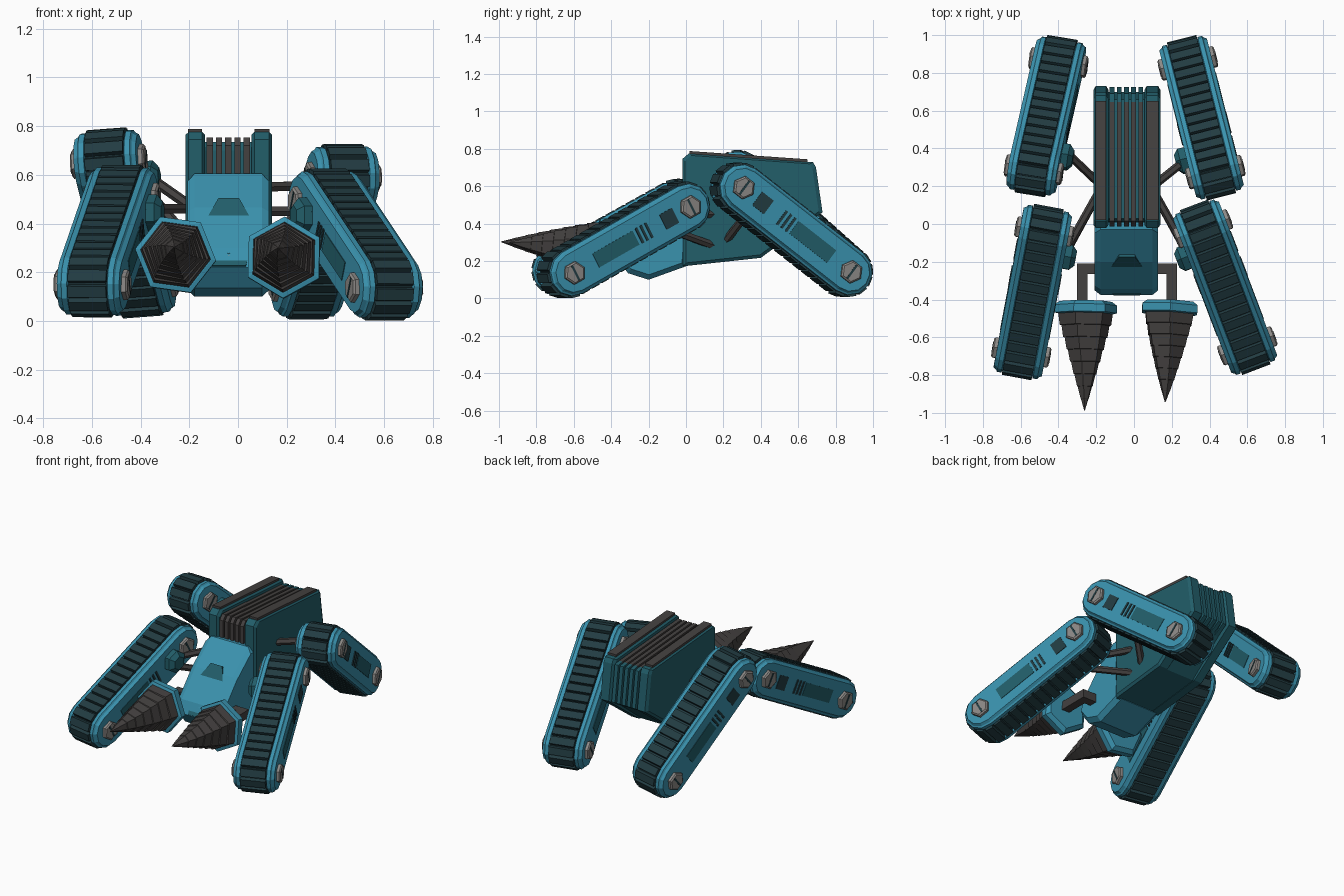
import bpy, bmesh, math
from mathutils import Vector, Matrix

cube = bpy.data.objects.get("Cube")
if cube:
    bpy.data.objects.remove(cube, do_unlink=True)


def material(name, rgb):
    lin = [(c / 255 / 12.92) if c < 11 else ((c / 255 + 0.055) / 1.055) ** 2.4 for c in rgb]
    m = bpy.data.materials.new(name)
    m.use_nodes = True
    m.diffuse_color = (*lin, 1)
    bsdf = m.node_tree.nodes["Principled BSDF"]
    bsdf.inputs["Base Color"].default_value = (*lin, 1)
    bsdf.inputs["Roughness"].default_value = 0.7
    return m


TEAL = material("bright teal", (58, 146, 174))
DEEP = material("deep teal", (34, 94, 106))
TREAD = material("tread black teal", (34, 60, 66))
GREY = material("dark grey", (68, 65, 64))
STEEL = material("bolt grey", (140, 137, 134))
# Maps profile (y, x, z) order onto world axes
SIDE = Matrix(((0, 1, 0, 0), (1, 0, 0, 0), (0, 0, 1, 0), (0, 0, 0, 1)))


def part(name, mat, lofts, M=Matrix()):
    """One object out of closed lofts; each loft is a list of equal rings."""
    bm = bmesh.new()
    for rings in lofts:
        vs = [[bm.verts.new(M @ Vector(p)) for p in r] for r in rings]
        n = len(vs[0])
        for a, b in zip(vs, vs[1:]):
            for i in range(n):
                j = (i + 1) % n
                bm.faces.new((a[i], a[j], b[j], b[i]))
        bm.faces.new(vs[0])
        bm.faces.new(vs[-1])
    bmesh.ops.recalc_face_normals(bm, faces=bm.faces)
    me = bpy.data.meshes.new(name)
    bm.to_mesh(me)
    bm.free()
    me.materials.append(mat)
    ob = bpy.data.objects.new(name, me)
    bpy.context.collection.objects.link(ob)
    return ob


def prism(pts, lo, hi, chamfer=0.0):
    """Profile (a, b) extruded along the middle axis, with optional chamfered ends."""
    ca = sum(p[0] for p in pts) / len(pts)
    cb = sum(p[1] for p in pts) / len(pts)
    k = 1 - chamfer * 4
    small = [(ca + (a - ca) * k, cb + (b - cb) * k) for a, b in pts]
    steps = [(lo, pts), (hi, pts)]
    if chamfer:
        steps = [(lo, small), (lo + chamfer, pts), (hi - chamfer, pts), (hi, small)]
    return [[(a, v, b) for a, b in ps] for v, ps in steps]


def rect(a0, a1, b0, b1):
    return [(a0, b0), (a1, b0), (a1, b1), (a0, b1)]


def ngon(n, r, a=0.0, b=0.0, turn=0.0):
    return [(a + r * math.cos(turn + i * math.tau / n), b + r * math.sin(turn + i * math.tau / n))
            for i in range(n)]


def rod(p, q, r, n=6, turn=0.0):
    p, q = Vector(p), Vector(q)
    rot = (q - p).to_track_quat('Z', 'Y')
    return [[c + rot @ Vector((x, y, 0)) for x, y in ngon(n, r, turn=turn)] for c in (p, q)]


def stadium(r, length, n=6):
    pts = []
    for c, start in ((length, -90), (0, 90)):
        for i in range(n + 1):
            t = math.radians(start + 180 * i / n)
            pts.append((c + r * math.cos(t), r * math.sin(t)))
    return pts


def track(name, top, bottom, axle):
    top, bottom = Vector(top), Vector(bottom)
    length = (bottom - top).length
    u = (bottom - top).normalized()
    v = Vector(axle)
    v = (v - u * v.dot(u)).normalized()
    w = u.cross(v)
    M = Matrix((u, v, w)).transposed().to_4x4()
    M.translation = top

    # Core and side plates
    part(name + "_core", TREAD, [prism(stadium(0.112, length), -0.09, 0.09)], M)
    plates = []
    for s in (-1, 1):
        layers = ((0.078, 0.108), (0.085, 0.124), (0.108, 0.124), (0.114, 0.114), (0.13, 0.104))
        plates.append([[(a, s * d, b) for a, b in stadium(r, length)] for d, r in layers])
    part(name + "_side_plates", TEAL, plates, M)

    # Tread pads along both straights and around both ends
    spots = []
    count = 12
    for i in range(count):
        for s in (-1, 1):
            spots.append(((i + 0.5) * length / count, s * math.pi / 2))
    for i in range(6):
        t = math.radians(-75 + 30 * i)
        spots += [(length, t), (0, t + math.pi)]
    pads = []
    for c, t in spots:
        n, g = Vector((math.cos(t), math.sin(t))), Vector((-math.sin(t), math.cos(t)))
        o = Vector((c, 0))
        quad = [o + n * 0.1 - g * 0.027, o + n * 0.1 + g * 0.027,
                o + n * 0.133 + g * 0.024, o + n * 0.133 - g * 0.024]
        pads.append(prism(quad, -0.08, 0.08))
    part(name + "_tread_pads", TREAD, pads, M)

    # Hex bolts, slots and inset panels on both faces
    bolts, dark, panels = [], [], []
    for s in (-1, 1):
        for c in (0, length):
            bolts.append([[(a, s * d, b) for a, b in ngon(6, r, c)]
                          for d, r in ((0.12, 0.062), (0.147, 0.062), (0.154, 0.052))])
            dark.append(prism(rect(c - 0.006, c + 0.006, -0.045, 0.045), s * 0.153, s * 0.156))
        dark.append(prism(rect(0.095, 0.175, -0.045, 0.045), s * 0.128, s * 0.134))
        for k in range(3):
            c = 0.26 + 0.03 * k
            dark.append(prism(rect(c, c + 0.014, -0.045, 0.045), s * 0.128, s * 0.135))
        panels.append(prism(rect(0.35, 0.61, -0.042, 0.042), s * 0.128, s * 0.133))
    part(name + "_bolts", STEEL, bolts, M)
    part(name + "_dark_insets", TREAD, dark, M)
    part(name + "_panels", DEEP, panels, M)

    # Mount on the face next to the body
    s = -1 if top.x > 0 else 1
    part(name + "_mount", DEEP, [[[(a, s * d, b) for a, b in ngon(6, r, 0.125)]
                                  for d, r in ((0.12, 0.075), (0.165, 0.075), (0.19, 0.045))]], M)


track("front_left_track", (0.365, -0.025, 0.49), (0.6, -0.645, 0.137), (0.93, 0.36, 0))
track("front_right_track", (-0.475, -0.04, 0.505), (-0.597, -0.68, 0.15), (0.98, -0.17, 0))
track("rear_left_track", (0.43, 0.275, 0.592), (0.285, 0.85, 0.142), (0.97, 0.25, 0))
track("rear_right_track", (-0.53, 0.287, 0.655), (-0.4, 0.855, 0.15), (0.97, -0.2, 0.11))

# Main hull: two side blocks around a recessed, ribbed core
L, R, IN_L, IN_R = 0.14, -0.215, 0.055, -0.135
hull = [(-0.02, 0.745), (0.015, 0.775), (0.68, 0.728), (0.695, 0.7), (0.73, 0.46),
        (0.4, 0.217), (-0.015, 0.172), (-0.02, 0.6)]
core = [(0.01, 0.7), (0.03, 0.735), (0.66, 0.69), (0.7, 0.46), (0.39, 0.219), (0, 0.175)]
part("hull_side_blocks", DEEP, [prism(hull, R, IN_R, 0.012), prism(hull, IN_L, L, 0.012)], SIDE)
part("hull_core", DEEP, [prism(core, IN_R - 0.02, IN_L + 0.02)], SIDE)
rib = [(-0.012, 0.6), (-0.012, 0.72), (0.015, 0.752), (0.645, 0.708), (0.645, 0.6)]
tail = [(0.645, 0.708), (0.69, 0.7), (0.725, 0.46), (0.645, 0.41)]
step = (IN_L - IN_R) / 5
spans = [(IN_R + step * (i + 0.16), IN_R + step * (i + 0.84)) for i in range(5)]
part("vent_ribs", GREY, [prism(rib, a, b) for a, b in spans], SIDE)
part("rear_ribs", DEEP, [prism(tail, a, b) for a, b in spans], SIDE)
rail = [(0.02, 0.76), (0.02, 0.788), (0.65, 0.744), (0.65, 0.72)]
part("top_rails", GREY, [prism(rail, -0.205, -0.147), prism(rail, 0.067, 0.13)], SIDE)

# Sloped nose with chin
nose = [(0.03, 0.605), (-0.03, 0.605), (-0.2, 0.465), (-0.345, 0.3), (-0.375, 0.22),
        (-0.31, 0.135), (-0.2, 0.1), (0.0, 0.172)]
part("nose", TEAL, [prism(nose, -0.208, 0.128, 0.03)], SIDE)

# Raised nose shield, laid on the slope
shield = [(-0.042, 0), (0.042, 0), (0.1, 0.125), (0.1, 0.23), (0.07, 0.345), (-0.07, 0.345),
          (-0.1, 0.23), (-0.1, 0.125)]
down = Vector((0, -0.21, -0.285)).normalized()
out = Vector((1, 0, 0)).cross(-down)
out = out if out.y < 0 else -out
S = Matrix((Vector((1, 0, 0)), out, down)).transposed().to_4x4()
S.translation = Vector((-0.038, -0.175, 0.505))
part("nose_shield", DEEP, [prism(shield, -0.09, 0.0)], S)
part("nose_lamp_rim", STEEL, [prism(ngon(6, 0.036, 0, 0.265, math.pi / 6), -0.01, 0.006)], S)
part("nose_lamp", TEAL, [prism(ngon(6, 0.026, 0, 0.265, math.pi / 6), 0, 0.01)], S)

# Twin struts from the hull to each track
struts = [
    ((0.1, 0.18, 0.27), (0.28, -0.15, 0.39)), ((0.1, 0.18, 0.45), (0.28, -0.14, 0.45)),
    ((0.1, 0.2, 0.29), (0.3, 0.36, 0.5)), ((0.1, 0.2, 0.55), (0.3, 0.36, 0.555)),
    ((-0.18, 0.18, 0.27), (-0.36, -0.15, 0.4)), ((-0.18, 0.18, 0.46), (-0.36, -0.14, 0.46)),
    ((-0.18, 0.21, 0.31), (-0.38, 0.4, 0.54)), ((-0.18, 0.21, 0.46), (-0.38, 0.4, 0.6))]
part("track_struts", GREY, [rod(p, q, 0.022) for p, q in struts])


def drill(name, base, tip, turn, arm_x, hull_x):
    base, tip = Vector(base), Vector(tip)
    axis = tip - base
    M = axis.to_track_quat('Y', 'Z').to_matrix().to_4x4()
    M.translation = base
    # The track frame looks along -y, so mirror the hexagon angle
    hexa = lambda r, t=0: ngon(6, r, turn=math.pi - turn + t)
    part(name + "_base", TEAL, [[[(a, d, b) for a, b in hexa(r)]
                                 for d, r in ((-0.02, 0.14), (0, 0.168), (0.04, 0.168), (0.045, 0.15))]], M)
    # Stepped, slightly twisting cone
    rings, n, h = [], 8, axis.length
    for i in range(n):
        for f, k in ((i / n, 1.0), ((i + 0.97) / n, 1.06)):
            r = max(0.146 * (1 - f) ** 0.92 * k, 0.002)
            rings.append([(a, 0.043 + f * (h - 0.043), b) for a, b in hexa(r, 0.04 * i)])
    part(name + "_bit", GREY, [rings], M)
    # Bent arm to the nose
    z = base.z
    w = 0.028
    part(name + "_arm", GREY, [
        prism(rect(arm_x - w, arm_x + w, z - w, z + w), -0.43, -0.21),
        prism(rect(min(hull_x, arm_x - w), max(hull_x, arm_x + w), z - w, z + w), -0.265, -0.209)])


drill("right_drill", (-0.256, -0.43, 0.27), (-0.262, -0.99, 0.303), math.radians(-8), -0.275, -0.17)
drill("left_drill", (0.19, -0.43, 0.258), (0.165, -0.945, 0.3), math.radians(29), 0.2, 0.09)
